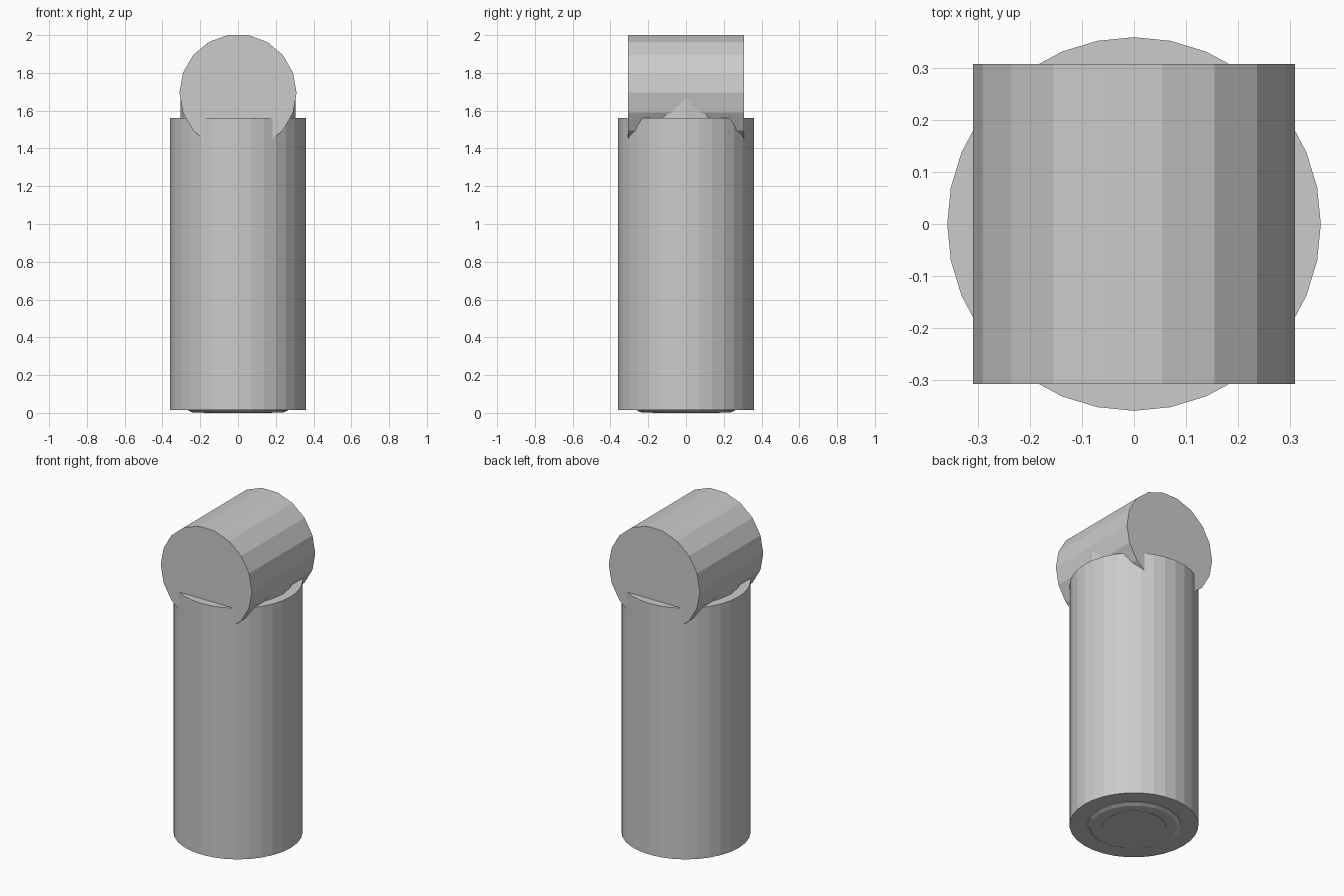
import bpy, bmesh
from math import cos, sin, pi
from mathutils import Matrix

if "Cube" in bpy.data.objects:
    bpy.data.objects.remove(bpy.data.objects["Cube"])


def lathe(name, sides, profile, matrix=Matrix()):
    """Flat-faced solid turned around z from (radius, z) points, capped at both ends."""
    bm = bmesh.new()
    rings = [[bm.verts.new((r * cos(2 * pi * i / sides), r * sin(2 * pi * i / sides), z))
              for i in range(sides)] for r, z in profile]
    for a, b in zip(rings, rings[1:]):
        for i in range(sides):
            j = (i + 1) % sides
            bm.faces.new((a[i], a[j], b[j], b[i]))
    bm.faces.new(rings[0][::-1])
    bm.faces.new(rings[-1])
    bm.transform(matrix)
    bmesh.ops.recalc_face_normals(bm, faces=bm.faces)
    mesh = bpy.data.meshes.new(name)
    bm.to_mesh(mesh)
    bm.free()
    obj = bpy.data.objects.new(name, mesh)
    bpy.context.collection.objects.link(obj)
    return obj


# Main upright sleeve
lathe("handle_sleeve", 32, [(0.36, 0.015), (0.36, 1.56)])

# Neck that rises out of the sleeve and meets the crossbar
lathe("neck", 18, [(0.305, 1.3), (0.305, 1.695)])

# Crossbar lying front to back
lathe("crossbar", 18, [(0.31, -0.308), (0.31, 0.308)],
      Matrix.Translation((0, 0, 1.695)) @ Matrix.Rotation(pi / 2, 4, 'X'))

# Tapered foot plug with a shallow centre disc
lathe("foot_plug", 18, [(0.18, 0.0), (0.18, 0.002), (0.24, 0.002), (0.263, 0.012), (0.263, 0.03)])
